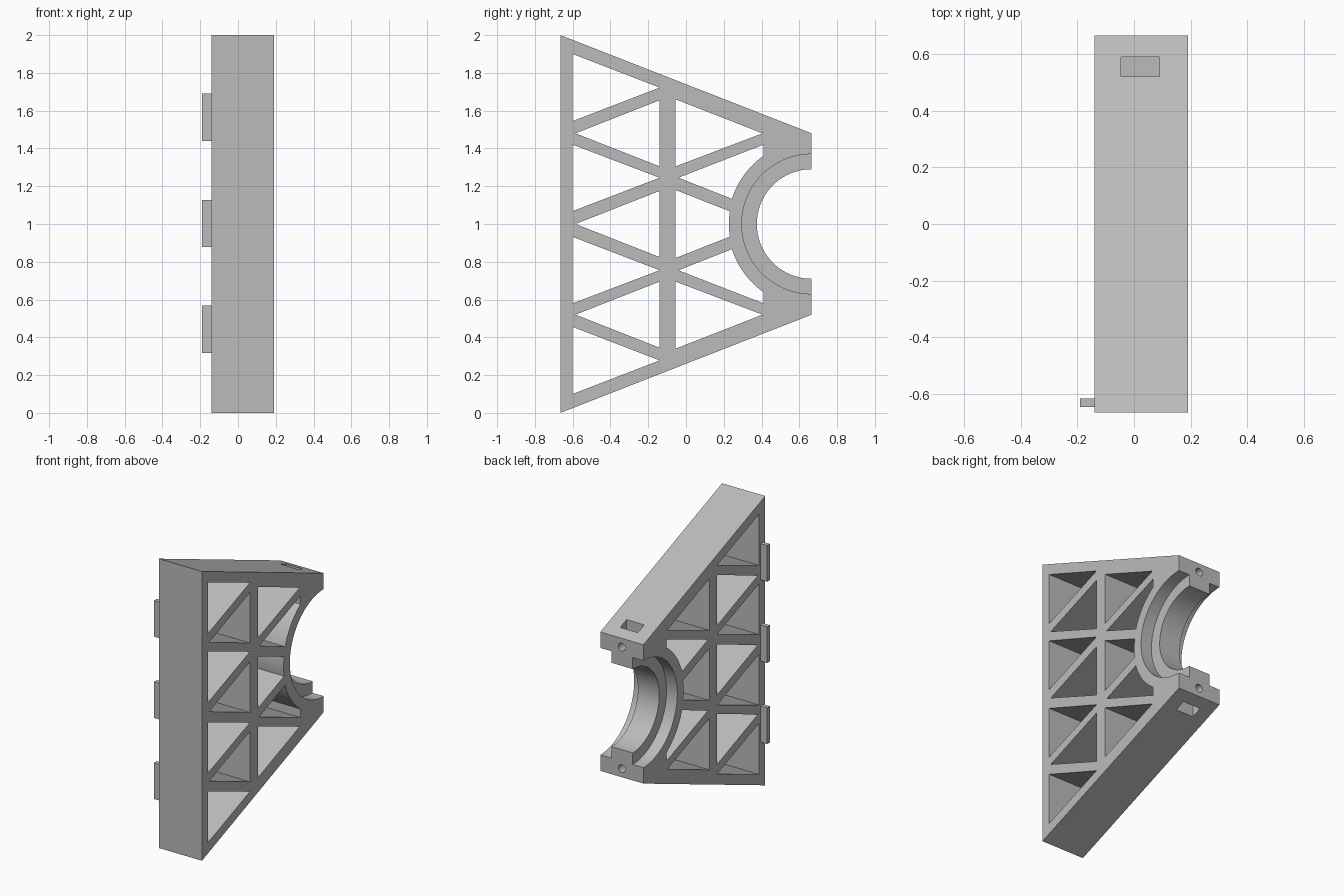
import bpy, bmesh, math

if "Cube" in bpy.data.objects:
    bpy.data.objects.remove(bpy.data.objects["Cube"], do_unlink=True)

X0, X1 = -0.14, 0.19          # body thickness range
YB = 0.665                    # half depth; bore axis lies on the back face
MID = (X0 + X1) / 2

grey = bpy.data.materials.new("light grey plastic")
grey.use_nodes = True
COLOUR = (0.5, 0.5, 0.5, 1)
grey.diffuse_color = COLOUR
grey.node_tree.nodes["Principled BSDF"].inputs["Base Color"].default_value = COLOUR


def prisms(name, outlines, x0, x1):
    """Extrude closed (y, z) outlines along x into one object."""
    bm = bmesh.new()
    for pts in outlines:
        face = bm.faces.new([bm.verts.new((x0, y, z)) for y, z in pts])
        ext = bmesh.ops.extrude_face_region(bm, geom=[face])
        verts = [v for v in ext["geom"] if isinstance(v, bmesh.types.BMVert)]
        bmesh.ops.translate(bm, verts=verts, vec=(x1 - x0, 0, 0))
    bmesh.ops.recalc_face_normals(bm, faces=bm.faces)
    mesh = bpy.data.meshes.new(name)
    bm.to_mesh(mesh)
    bm.free()
    mesh.materials.append(grey)
    obj = bpy.data.objects.new(name, mesh)
    bpy.context.collection.objects.link(obj)
    return obj


def box(y0, y1, z0, z1):
    return [(y0, z0), (y1, z0), (y1, z1), (y0, z1)]


def arc(radius, a0, a1, steps):
    """Arc about the bore axis, angle measured from -y towards +z."""
    angles = [math.radians(a0 + (a1 - a0) * i / steps) for i in range(steps + 1)]
    return [(YB - radius * math.cos(a), 1 + radius * math.sin(a)) for a in angles]


def flip(pts):
    return [(y, 2 - z) for y, z in pts]


def cut(target, cutter):
    mod = target.modifiers.new("cut", "BOOLEAN")
    mod.operation, mod.solver, mod.object = "DIFFERENCE", "EXACT", cutter
    bpy.ops.object.select_all(action="DESELECT")
    bpy.context.view_layer.objects.active = target
    target.select_set(True)
    bpy.ops.object.modifier_apply(modifier=mod.name)
    bpy.data.objects.remove(cutter, do_unlink=True)


# Tapered body
top_edge = [(-YB, 2), (YB, 1.48)]
body = prisms("truss_bracket_body", [top_edge + flip(top_edge)[::-1]], X0, X1)

# Triangular truss openings, mirrored about mid height
upper = [
    [(-0.6, 1.9), (-0.6, 1.545), (-0.14, 1.722)],
    [(-0.585, 1.48), (-0.14, 1.305), (-0.14, 1.655)],
    [(-0.6, 1.42), (-0.6, 1.068), (-0.14, 1.245)],
    [(-0.055, 1.66), (-0.055, 1.305), (0.405, 1.48)],
    [(-0.04, 1.245), (0.41, 1.42)] + arc(0.442, 55, 17.5, 16),
]
centre = [
    [(-0.585, 1), (-0.14, 0.825), (-0.14, 1.175)],
    [(-0.055, 0.82), (-0.055, 1.18)] + arc(0.438, 8.8, -8.8, 8),
]
openings = upper + [flip(p) for p in upper] + centre
cut(body, prisms("truss_cutter", openings, X0 - 0.1, X1 + 0.1))

# Half bore with a recess on each side, leaving a central lip
circle = lambda r: [arc(r, 0, 360, 96)[:-1]]
cut(body, prisms("bore_cutter", circle(0.29), X0 - 0.1, X1 + 0.1))
cut(body, prisms("recess_cutter_right", circle(0.37), X0 - 0.1, -0.058))
cut(body, prisms("recess_cutter_left", circle(0.37), 0.105, X1 + 0.1))

# Nut slots in the sloping faces and bolt holes in the back face
slot = box(0.52, 0.59, 1.375, 1.6)
for outline in (slot, flip(slot)):
    cut(body, prisms("nut_slot_cutter", [outline], -0.045, 0.09))
for z in (1.42, 0.58):
    bpy.ops.mesh.primitive_cylinder_add(vertices=32, radius=0.027, depth=0.3,
                                        location=(MID, 0.6, z), rotation=(math.pi / 2, 0, 0))
    bolt = bpy.context.object
    bolt.data.materials.append(grey)
    cut(body, bolt)

bpy.ops.object.select_all(action="DESELECT")
body.select_set(True)
bpy.context.view_layer.objects.active = body
bpy.ops.object.shade_smooth_by_angle(angle=math.radians(20))

# Locating tabs on the side of the front wall
for name, z in (("lower_tab", 0.443), ("middle_tab", 1.003), ("upper_tab", 1.565)):
    prisms(name, [box(-0.645, -0.615, z - 0.125, z + 0.125)], -0.19, X0)
